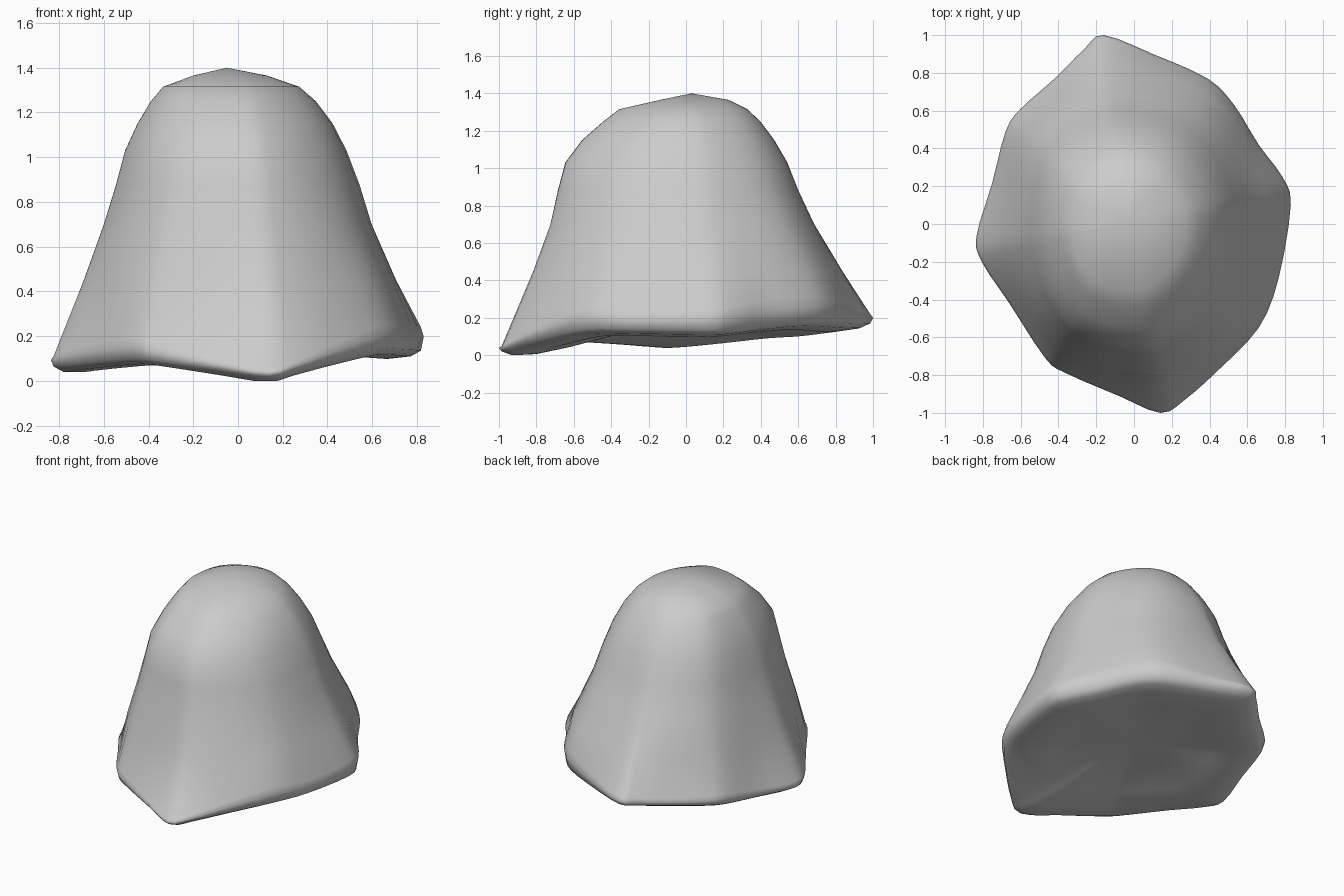
import bpy, bmesh, math
from mathutils import Vector

if "Cube" in bpy.data.objects:
    bpy.data.objects.remove(bpy.data.objects["Cube"])

# Base outline, counter-clockwise from the front corner: x, y, upper rim z, lower rim z
OUTLINE = [
    (.14, -1.0, .05, .02), (.27, -.93, .09, .05), (.45, -.77, .17, .095), (.66, -.55, .25, .14),
    (.765, -.29, .23, .14), (.83, .10, .24, .135), (.785, .25, .26, .14), (.66, .42, .29, .16),
    (.53, .63, .31, .18), (.39, .77, .31, .18), (.10, .90, .25, .17), (-.16, 1.0, .22, .17),
    (-.26, .93, .21, .16), (-.42, .77, .19, .14), (-.60, .61, .19, .13), (-.68, .49, .19, .12),
    (-.75, .22, .14, .09), (-.835, -.07, .11, .065), (-.80, -.21, .13, .07), (-.66, -.42, .17, .085),
    (-.47, -.71, .19, .10), (-.36, -.79, .16, .09), (-.08, -.91, .09, .05)]
# Height, left, right, front, back extents and amount of rounding
LEVELS = [
    (.45, -.69, .71, -.82, .84, .55), (.70, -.60, .60, -.73, .69, .7),
    (.88, -.545, .545, -.69, .605, .75), (1.03, -.505, .487, -.65, .545, .8),
    (1.15, -.45, .425, -.56, .475, .8), (1.25, -.39, .35, -.445, .40, .8),
    (1.315, -.335, .275, -.36, .33, .8), (1.365, -.20, .13, -.14, .23, .8)]
SUB = 3


def smooth_loop(points, sub):
    """Closed Catmull-Rom curve through the points."""
    n, out = len(points), []
    p = [Vector(q) for q in points]
    for i in range(n):
        a, b, c, d = p[i - 1], p[i], p[(i + 1) % n], p[(i + 2) % n]
        for k in range(sub):
            t = k / sub
            out.append(.5 * (2 * b + (c - a) * t + (2 * a - 5 * b + 4 * c - d) * t * t
                             + (3 * b - a - 3 * c + d) * t ** 3))
    return out


base = smooth_loop(OUTLINE, SUB)


def level_ring(z, left, right, front, back, rounding):
    ring = []
    for q in base:
        u, v = q[0] / .835, q[1]
        r = math.hypot(u, v)
        # fuller on the diagonals, most of all on the left
        target = 1 + (.07 if u < 0 else .1 - .1 * z) * (2 * u * v / r ** 2) ** 2
        s = (r * (1 - rounding) + target * rounding) / r
        u, v = u * s, v * s
        ring.append((u * (right if u > 0 else -left), v * (back if v > 0 else -front), z))
    return ring


# Dished underside, lip, walls and crown as stacked rings
rings = [[(q[0] * f, q[1] * f, h + k * (q[3] - .1)) for q in base]
         for f, h, k in ((.35, .14, .3), (.62, .10, .7), (.8, .07, .8))]
rings.append([(q[0] * .93, q[1] * .93, max(0, q[3] - .025)) for q in base])
rings.append([(q[0] * .985, q[1] * .985, q[3]) for q in base])
rings.append([(q[0], q[1], q[3] + .6 * (q[2] - q[3])) for q in base])
rings.append([(q[0] * .985, q[1] * .985, q[2]) for q in base])
rings += [level_ring(*lv) for lv in LEVELS]

bm = bmesh.new()
rows = [[bm.verts.new((x, y, max(0, z))) for x, y, z in ring] for ring in rings]
n = len(base)
for lo, hi in zip(rows, rows[1:]):
    for i in range(n):
        j = (i + 1) % n
        bm.faces.new((lo[i], lo[j], hi[j], hi[i]))
bottom, top = bm.verts.new((0, 0, .15)), bm.verts.new((-.05, .03, 1.4))
for i in range(n):
    j = (i + 1) % n
    bm.faces.new((rows[0][j], rows[0][i], bottom))
    bm.faces.new((rows[-1][i], rows[-1][j], top))
bmesh.ops.recalc_face_normals(bm, faces=bm.faces)
for f in bm.faces:
    f.smooth = True

mesh = bpy.data.meshes.new("boulder")
bm.to_mesh(mesh)
bm.free()
boulder = bpy.data.objects.new("boulder", mesh)
bpy.context.collection.objects.link(boulder)
